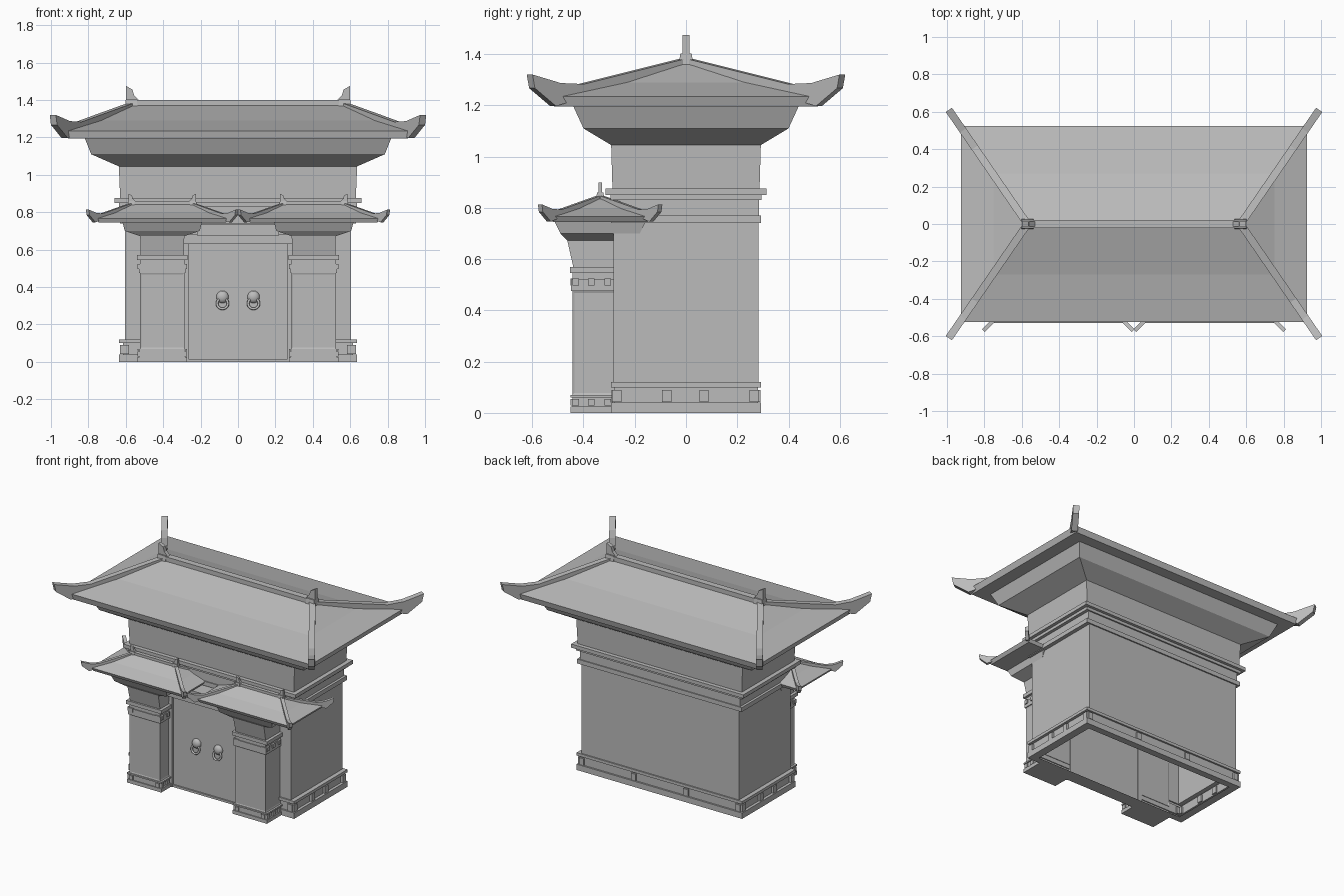
import bpy, bmesh, math
from mathutils import Vector

cube = bpy.data.objects.get("Cube")
if cube:
    bpy.data.objects.remove(cube, do_unlink=True)

stone = bpy.data.materials.new("stone_grey")
stone.use_nodes = True
GREY = (0.5, 0.5, 0.5, 1)
stone.diffuse_color = GREY
stone.node_tree.nodes["Principled BSDF"].inputs["Base Color"].default_value = GREY


def finish(name, bm):
    bmesh.ops.recalc_face_normals(bm, faces=bm.faces)
    mesh = bpy.data.meshes.new(name)
    bm.to_mesh(mesh)
    bm.free()
    mesh.materials.append(stone)
    obj = bpy.data.objects.new(name, mesh)
    bpy.context.collection.objects.link(obj)
    return obj


def loft(name, rings, cx=0, cy=0, bottom=True, panel=0):
    """Stack of rectangular rings: (half width, half depth, height)."""
    bm = bmesh.new()
    loops = [[bm.verts.new((cx + sx * hx, cy + sy * hy, z))
              for sx, sy in ((-1, -1), (1, -1), (1, 1), (-1, 1))] for hx, hy, z in rings]
    sides = []
    for a, b in zip(loops, loops[1:]):
        for i in range(4):
            j = (i + 1) % 4
            sides.append(bm.faces.new((a[i], a[j], b[j], b[i])))
    bm.faces.new(loops[-1])
    if bottom:
        bm.faces.new(loops[0][::-1])
    bmesh.ops.recalc_face_normals(bm, faces=bm.faces)
    if panel:
        bmesh.ops.inset_individual(bm, faces=sides, thickness=panel, depth=-0.006)
    return finish(name, bm)


def box(name, x, y, z0, z1, hx, hy):
    return loft(name, [(hx, hy, z0), (hx, hy, z1)], x, y)


def plate(name, outline, origin, along, half):
    """Extrude a (distance, height) outline sideways about a vertical plane."""
    bm = bmesh.new()
    along = Vector((along[0], along[1], 0))
    across = Vector((-along.y, along.x, 0)).normalized() * half
    base = Vector((origin[0], origin[1], 0))
    a, b = ([bm.verts.new(base + along * t + s * across + Vector((0, 0, z)))
             for t, z in outline] for s in (-1, 1))
    bm.faces.new(a)
    bm.faces.new(b[::-1])
    n = len(a)
    for i in range(n):
        bm.faces.new((a[i], b[i], b[(i + 1) % n], a[(i + 1) % n]))
    return finish(name, bm)


def hip_roof(name, cx, cy, z0, scale, ridge, tip, eave):
    """Curved hip roof with a ridge beam, horned ridge ends and upturned hips."""
    def lift(points):
        return [(t, z0 + z * scale) for t, z in points]

    (ex, ey), mid = eave, ridge + (eave[0] - ridge) * 0.51
    rings = [(ex - .015, ey - .01, 0), (ex, ey, .04), (mid, ey * .515, .095), (ridge, .004, .18)]
    loft(name + "_tiles", [(x, y, z0 + z * scale) for x, y, z in rings], cx, cy)
    box(name + "_ridge_beam", cx, cy, z0 + .15 * scale, z0 + .205 * scale, ridge + .01, .022 * scale)
    hip = lift([(0, .19), (.33, .14), (.67, .088), (.82, .092), (1, .125),
                (.985, .072), (.85, .002), (.67, .035), (.33, .09), (0, .15)])
    horn = [(u * scale, z) for u, z in lift([(-.045, .2), (.03, .2), (.03, .28), (-.005, .262), (-.015, .23)])]
    for sx in (-1, 1):
        end = (cx + sx * ridge, cy)
        for sy in (-1, 1):
            plate(name + "_hip_beam", hip, end, (sx * (tip[0] - ridge), sy * tip[1]), .02 * scale)
        plate(name + "_ridge_horn", horn, end, (sx, 0), .013 * scale)
        loft(name + "_ridge_block", [(.034 * scale, .031 * scale, z0 + .145 * scale),
                                     (.03 * scale, .022 * scale, z0 + .208 * scale)], *end)


# Hollow main body: plinth, walls, cornice bands and flared eaves
loft("main_body", [
    (.58, .245, 0), (.635, .292, 0), (.635, .292, .04), (.615, .28, .04), (.615, .28, .1),
    (.635, .292, .1), (.635, .292, .12), (.605, .283, .12), (.605, .283, .74),
    (.632, .292, .74), (.632, .292, .77), (.615, .285, .77), (.615, .285, .83),
    (.637, .295, .83), (.637, .295, .85), (.66, .315, .85), (.66, .315, .875),
    (.63, .287, .875), (.637, .292, 1.045), (.785, .4, 1.11), (.82, .44, 1.197)], bottom=False)

# Small blocks in the plinth recess
for sx in (-1, 1):
    for y in (-.27, -.075, .07, .265):
        box("plinth_block_side", sx * .617, y, .043, .09, .014, .018)
    for x in (.2, .6):
        box("plinth_block_back", sx * x, .281, .043, .09, .018, .01)
    box("plinth_block_front", sx * .6, -.281, .043, .09, .018, .01)

hip_roof("main_roof", 0, 0, 1.195, 1, .57, (.99, .61), (.925, .525))

# Gate pillars, each with its own little roof
for sx in (-1, 1):
    x = sx * .405
    loft("pillar_base", [(.132, .085, 0), (.132, .085, .025), (.122, .078, .025), (.122, .078, .06),
                         (.132, .085, .06), (.132, .085, .07)], x, -.365)
    box("pillar_shaft", x, -.36, .07, .475, .115, .08).name = "pillar_core"
    loft("pillar_panels", [(.118, .083, .07), (.118, .083, .475)], x, -.36, panel=.022)
    loft("pillar_capital", [(.124, .086, .475), (.124, .086, .52), (.118, .08, .52), (.118, .08, .545),
                            (.135, .09, .545), (.135, .09, .57)], x, -.363)
    for z in (.028, .497):
        for y in (-.43, -.37, -.305):
            for s in (-1, 1):
                box("pillar_block_side", x + s * .118, y, z, z + .027, .013, .013)
        for dx in (-.1, .1):
            box("pillar_block_front", x + dx, -.443, z, z + .027, .013, .008)
    loft("pillar_neck", [(.115, .105, .57), (.118, .128, .672), (.2, .155, .7),
                         (.213, .178, .747)], x, -.335)
    hip_roof("gate_roof", x, -.335, .745, .55, .165, (.4, .235), (.355, .195))

# Gate: door, frame and lintel
box("door", 0, -.305, .01, .63, .265, .025)
box("lintel", 0, -.32, .63, .68, .29, .04)
box("upper_lintel", 0, -.33, .675, .735, .22, .06)
box("threshold", 0, -.305, 0, .015, .28, .035)
for sx in (-1, 1):
    box("door_jamb", sx * .28, -.31, 0, .64, .016, .035)

# Door knockers: round boss with hanging ring
for sx in (-1, 1):
    bpy.ops.mesh.primitive_uv_sphere_add(segments=16, ring_count=8, radius=.033,
                                         location=(sx * .083, -.333, .347))
    boss = bpy.context.object
    boss.name = "knocker_boss"
    boss.scale.y = .7
    bpy.ops.mesh.primitive_torus_add(major_segments=20, minor_segments=8, major_radius=.029,
                                     minor_radius=.007, location=(sx * .083, -.347, .312),
                                     rotation=(math.radians(80), 0, 0))
    ring = bpy.context.object
    ring.name = "knocker_ring"
    for obj in (boss, ring):
        obj.data.materials.append(stone)
        for poly in obj.data.polygons:
            poly.use_smooth = True
